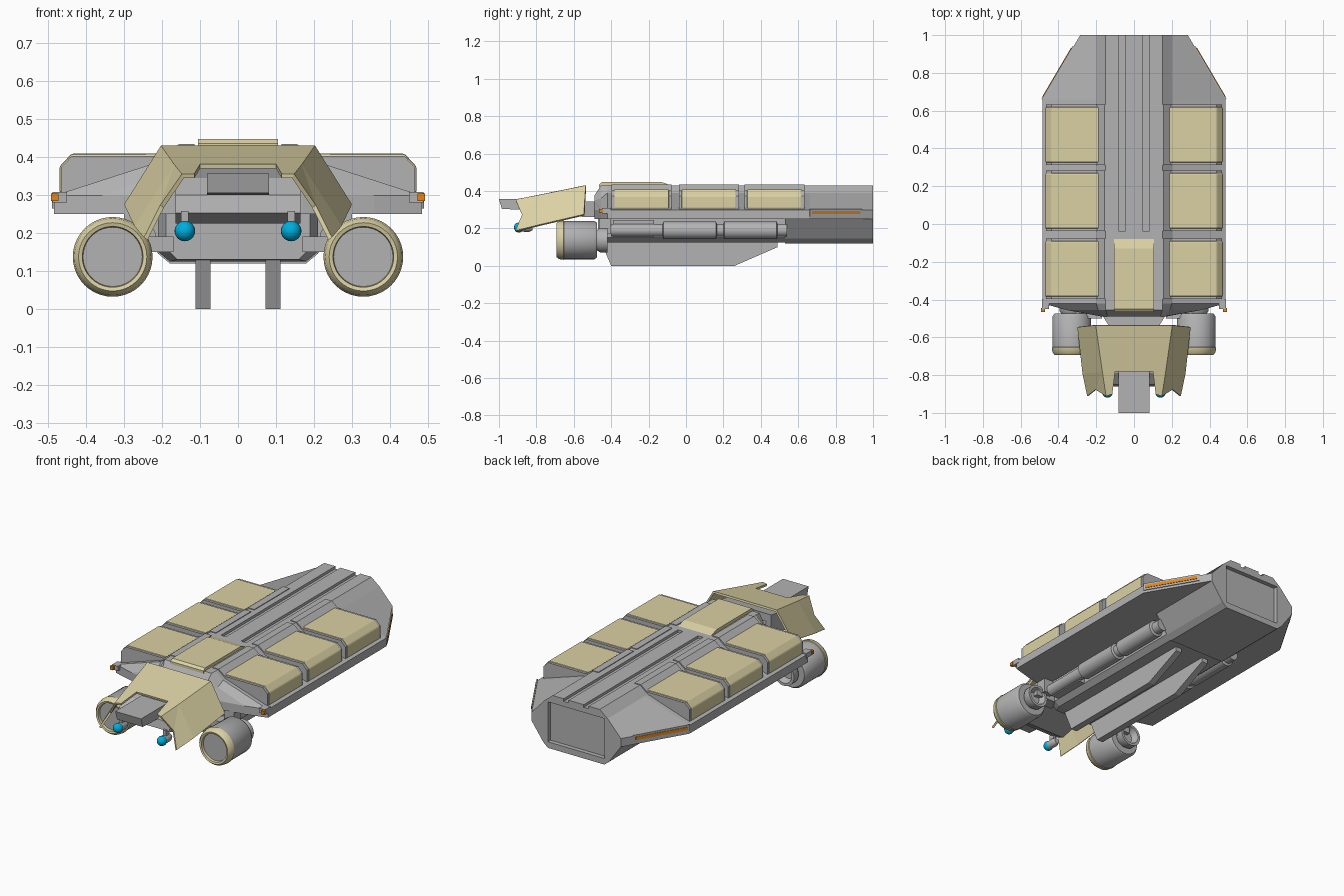
import bpy, bmesh, math
from mathutils import Matrix

if "Cube" in bpy.data.objects:
    bpy.data.objects.remove(bpy.data.objects["Cube"])


def material(name, col):
    m = bpy.data.materials.new(name)
    m.diffuse_color = (*col, 1)
    m.use_nodes = True
    m.node_tree.nodes["Principled BSDF"].inputs["Base Color"].default_value = m.diffuse_color
    return m


GREY = material("hull grey", (0.45, 0.45, 0.45))
TAN = material("sand panel", (0.71, 0.64, 0.37))
BLUE = material("lamp blue", (0.0, 0.42, 0.72))
ORANGE = material("marker orange", (0.75, 0.24, 0.01))


def finish(name, bm, mats, smooth=False, bevel=0):
    bmesh.ops.recalc_face_normals(bm, faces=bm.faces)
    me = bpy.data.meshes.new(name)
    bm.to_mesh(me)
    bm.free()
    ob = bpy.data.objects.new(name, me)
    bpy.context.collection.objects.link(ob)
    for m in mats:
        me.materials.append(m)
    if bevel:
        mod = ob.modifiers.new("bevel", 'BEVEL')
        mod.width, mod.segments = bevel, 2
    if smooth:
        bpy.ops.object.select_all(action='DESELECT')
        ob.select_set(True)
        bpy.context.view_layer.objects.active = ob
        bpy.ops.object.shade_smooth_by_angle(angle=math.radians(35))
    return ob


def skin(bm, rings):
    """Join closed rings of points and cap both ends."""
    rows = [[bm.verts.new(p) for p in r] for r in rings]
    n = len(rows[0])
    for a, b in zip(rows, rows[1:]):
        for i in range(n):
            j = (i + 1) % n
            bm.faces.new((a[i], a[j], b[j], b[i]))
    bm.faces.new(rows[0])
    bm.faces.new(rows[-1][::-1])


PLACE = {'x': lambda p, d: (d, p[0], p[1]),
         'y': lambda p, d: (p[0], d, p[1]),
         'z': lambda p, d: (p[0], p[1], d)}


def prism(name, pts, a, b, axis, mat, mirror=False, **kw):
    """Extrude a flat outline along an axis, optionally on both sides."""
    bm = bmesh.new()
    for s in ((1, -1) if mirror else (1,)):
        rings = [[PLACE[axis](p, d) for p in pts] for d in (a, b)]
        skin(bm, [[(s * x, y, z) for x, y, z in r] for r in rings])
    return finish(name, bm, [mat], **kw)


def box(name, x, y, z, mat, mirror=False, **kw):
    pts = [(x[0], z[0]), (x[1], z[0]), (x[1], z[1]), (x[0], z[1])]
    return prism(name, pts, y[0], y[1], 'y', mat, mirror, **kw)


def loft(name, sections, mat):
    """Loft half sections (y, [(x, z)...]) mirrored across x = 0."""
    bm = bmesh.new()
    skin(bm, [[(x, y, z) for x, z in h] + [(-x, y, z) for x, z in h[::-1]]
              for y, h in sections])
    return finish(name, bm, [mat])


def lathe(name, prof, x, z, mats, idx=None, n=32):
    """Turn (radius, y) steps around a y axis at +-x, z."""
    bm = bmesh.new()
    for s in (1, -1):
        rows = []
        for r, y in prof:
            rows.append([bm.verts.new((s * x + r * math.cos(t * math.tau / n), y,
                                       z + r * math.sin(t * math.tau / n))) for t in range(n)])
        for k, (a, b) in enumerate(zip(rows, rows[1:])):
            for i in range(n):
                j = (i + 1) % n
                f = bm.faces.new((a[i], a[j], b[j], b[i]))
                f.material_index = idx[k] if idx else 0
        first, last = bm.faces.new(rows[0]), bm.faces.new(rows[-1][::-1])
        first.material_index = last.material_index = 0
    return finish(name, bm, mats, smooth=True)


def cut(ob, cutter):
    mod = ob.modifiers.new("cut", 'BOOLEAN')
    mod.operation, mod.object, mod.solver = 'DIFFERENCE', cutter, 'EXACT'
    cutter.hide_render = True
    cutter.hide_viewport = True


# Main deck, sloping from the spine to the edges
full = [(0.15, 0.43), (0.2, 0.39), (0.485, 0.298), (0.485, 0.25)]
deck = loft("main_deck", [
    (-0.49, [(0.14, 0.375), (0.16, 0.35), (0.17, 0.298), (0.17, 0.25)]),
    (-0.455, [(0.15, 0.43), (0.19, 0.36), (0.36, 0.298), (0.36, 0.25)]),
    (-0.42, full), (0.66, full),
    (1.0, [(0.15, 0.43), (0.2, 0.39), (0.285, 0.298), (0.285, 0.25)])], GREY)

# Rear cargo block under the deck
block = loft("rear_block", [(y, [(0.285, 0.25), (0.21, 0.145), (0.18, 0.12)])
                            for y in (0.53, 1.0)], GREY)

# Spine grooves and rear door recess
groove = box("groove_cutter", (0.048, 0.08), (-0.04, 1.1), (0.415, 0.5), GREY, True)
door = box("door_cutter", (-0.18, 0.18), (0.975, 1.1), (0.155, 0.385), GREY)
cut(deck, groove)
cut(deck, door)
cut(block, door)

# Lower hull, keel skids and side boxes
loft("lower_hull", [(-0.47, [(0.19, 0.26), (0.19, 0.16), (0.16, 0.13)]),
                    (-0.42, [(0.21, 0.26), (0.21, 0.15), (0.18, 0.125)]),
                    (0.54, [(0.21, 0.26), (0.21, 0.15), (0.18, 0.125)])], GREY)
prism("keel_skid", [(-0.46, 0.14), (-0.40, 0), (0.26, 0), (0.49, 0.1), (0.49, 0.14)],
      0.073, 0.112, 'x', GREY, True)
box("side_box", (0.17, 0.25), (-0.39, -0.17), (0.15, 0.245), GREY, True)

# Side tubes with thick and thin stretches
lathe("side_tube", [(0.034, -0.40), (0.034, -0.125), (0.047, -0.12), (0.047, 0.16),
                    (0.034, 0.165), (0.034, 0.20), (0.047, 0.205), (0.047, 0.485),
                    (0.034, 0.49), (0.034, 0.54)], 0.25, 0.19, [GREY], n=24)

# Cargo containers: grey cradle and tan cover, three per side
for k, y0 in enumerate((-0.39, -0.03, 0.32)):
    y1 = y0 + 0.305
    prism(f"container_cradle_{k}", [(0.115, 0.3), (0.115, 0.434), (0.155, 0.434), (0.195, 0.403),
                                    (0.437, 0.403), (0.466, 0.373), (0.466, 0.28)],
          y0 - 0.008, y1 + 0.008, 'y', GREY, True)
    prism(f"container_cover_{k}", [(0.178, 0.3), (0.178, 0.409), (0.438, 0.409),
                                   (0.47, 0.375), (0.47, 0.305)],
          y0 + 0.006, y1 - 0.006, 'y', TAN, True, bevel=0.006)

# Tan plate on the front of the spine
prism("spine_plate", [(-0.465, 0.42), (-0.465, 0.435), (-0.45, 0.447), (-0.13, 0.447),
                      (-0.08, 0.43), (-0.08, 0.42)], -0.105, 0.105, 'x', TAN)

# Orange marker lights
box("front_marker", (0.472, 0.492), (-0.465, -0.445), (0.284, 0.304), ORANGE, True)
box("front_marker_arm", (0.45, 0.488), (-0.45, -0.40), (0.28, 0.308), GREY, True)


def along(t, off):
    return (0.485 - 0.2 * t + 0.86 * off, 0.66 + 0.34 * t + 0.5 * off)


for nm, t0, t1, off, z0, z1, m in (("marker_frame", 0, 0.82, 0.005, 0.264, 0.305, GREY),
                                   ("rear_marker", 0.03, 0.79, 0.008, 0.276, 0.294, ORANGE)):
    prism(nm, [along(t0, -0.002), along(t1, -0.002), along(t1, off), along(t0, off)],
          z0, z1, 'z', m, True)

# Engines with tan intake rims and rear nozzles
lathe("engine", [(0.078, -0.675), (0.08, -0.69), (0.09, -0.693), (0.101, -0.68), (0.105, -0.655),
                 (0.102, -0.652), (0.102, -0.49), (0.092, -0.475), (0.055, -0.475),
                 (0.065, -0.46), (0.065, -0.42), (0.05, -0.42), (0.035, -0.455)],
      0.33, 0.137, [GREY, TAN], [1, 1, 1, 1, 1] + [0] * 7, 40)
box("engine_strut", (0.17, 0.33), (-0.50, -0.43), (0.15, 0.19), GREY, True)
box("engine_pylon", (0.24, 0.30), (-0.465, -0.40), (0.17, 0.26), GREY, True)

# Cockpit body, neck and snout
prism("cockpit_body", [(-0.54, 0.39), (-0.79, 0.345), (-0.85, 0.30), (-0.86, 0.252),
                       (-0.80, 0.225), (-0.54, 0.285)], -0.165, 0.165, 'x', GREY)
prism("neck", [(0.17, -0.48), (0.12, -0.56), (-0.12, -0.56), (-0.17, -0.48)],
      0.262, 0.345, 'z', GREY)
prism("snout", [(-1.0, 0.357), (-0.76, 0.357), (-0.76, 0.30), (-0.90, 0.30), (-0.985, 0.305)],
      -0.082, 0.082, 'x', GREY)

# Tan hood: folded shell with a notch for the snout
bm = bmesh.new()
for s in (1, -1):
    def V(x, y, z):
        return bm.verts.new((s * x, y, z))
    c0, c1 = V(0, -0.535, 0.425), V(0, -0.78, 0.375)
    n0, n1, n2 = V(0.105, -0.535, 0.425), V(0.10, -0.78, 0.375), V(0.115, -0.90, 0.35)
    r, m, f = V(0.2, -0.535, 0.425), V(0.165, -0.78, 0.375), V(0.145, -0.91, 0.35)
    lr, lm, lf = V(0.295, -0.545, 0.272), V(0.268, -0.79, 0.215), V(0.243, -0.91, 0.185)
    k = V(0.2, -0.875, 0.27)
    for q in ((c0, n0, n1, c1), (n0, r, m, n1), (n1, m, f, n2),
              (r, lr, lm, m), (m, lm, k), (m, k, f), (lm, lf, k)):
        bm.faces.new(q)
bmesh.ops.remove_doubles(bm, verts=bm.verts, dist=0.0005)
hood = finish("cockpit_hood", bm, [TAN])
sol = hood.modifiers.new("thickness", 'SOLIDIFY')
sol.thickness, sol.offset = 0.012, 0

# Headlamps on short posts
lathe("lamp_housing", [(0.022, -0.89), (0.024, -0.84), (0.015, -0.82)], 0.14, 0.205, [GREY], n=16)
box("lamp_post", (0.13, 0.15), (-0.87, -0.84), (0.205, 0.258), GREY, True)
bm = bmesh.new()
for s in (1, -1):
    bmesh.ops.create_uvsphere(bm, u_segments=20, v_segments=12, radius=0.027,
                              matrix=Matrix.Translation((s * 0.14, -0.893, 0.205)))
finish("headlamp", bm, [BLUE], smooth=True)
